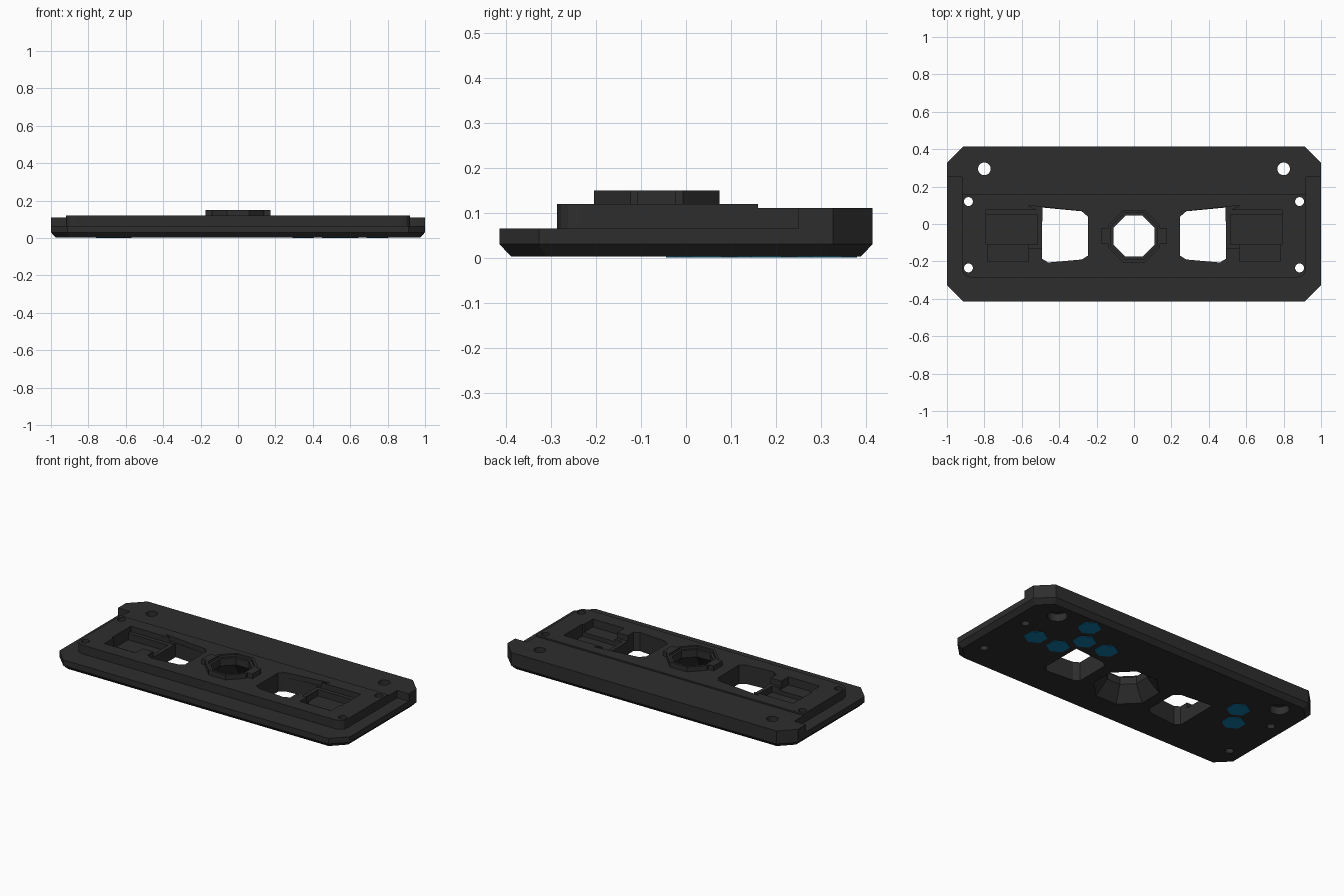
import bpy, bmesh, math

if "Cube" in bpy.data.objects:
    bpy.data.objects.remove(bpy.data.objects["Cube"])


def material(name, rgb):
    m = bpy.data.materials.new(name)
    m.diffuse_color = (*rgb, 1)
    m.use_nodes = True
    m.node_tree.nodes["Principled BSDF"].inputs["Base Color"].default_value = m.diffuse_color
    return m


BLACK = material("matte black", (0.027, 0.027, 0.027))
BLUE = material("deep blue", (0.005, 0.19, 0.37))


def loft(name, rings, mat=BLACK):
    """Closed solid through (outline, z) rings with equal point counts."""
    bm = bmesh.new()
    loops = [[bm.verts.new((x, y, z)) for x, y in pts] for pts, z in rings]
    n = len(loops[0])
    bm.faces.new(loops[0])
    bm.faces.new(loops[-1])
    for a, b in zip(loops, loops[1:]):
        for i in range(n):
            j = (i + 1) % n
            bm.faces.new((a[i], a[j], b[j], b[i]))
    bmesh.ops.recalc_face_normals(bm, faces=bm.faces)
    me = bpy.data.meshes.new(name)
    bm.to_mesh(me)
    bm.free()
    me.materials.append(mat)
    ob = bpy.data.objects.new(name, me)
    bpy.context.collection.objects.link(ob)
    return ob


def prism(name, pts, z0, z1, mat=BLACK):
    return loft(name, [(pts, z0), (pts, z1)], mat)


def ngon(x, y, r, n, turn=0.0):
    return [(x + r * math.cos(turn + math.tau * i / n),
             y + r * math.sin(turn + math.tau * i / n)) for i in range(n)]


def octagon(apothem):
    return ngon(0, -0.065, apothem / math.cos(math.pi / 8), 8, math.pi / 8)


def rect(x0, x1, y0, y1):
    return [(x0, y0), (x1, y0), (x1, y1), (x0, y1)]


def chamfered(x, y, c):
    return [(-x + c, -y), (x - c, -y), (x, -y + c), (x, y - c),
            (x - c, y), (-x + c, y), (-x, y - c), (-x, -y + c)]


def combine(body, tool, operation):
    mod = body.modifiers.new(operation, 'BOOLEAN')
    mod.operation = operation
    mod.solver = 'EXACT'
    mod.object = tool
    bpy.context.view_layer.objects.active = body
    bpy.ops.object.modifier_apply(modifier=mod.name)
    bpy.data.objects.remove(tool, do_unlink=True)


def mirrored(pts, side):
    return [(side * x, y) for x, y in pts]


# Base plate with cut corners and a bevelled underside
outer = chamfered(1, 0.415, 0.088)
plate = loft("base_plate", [(chamfered(0.974, 0.389, 0.078), 0.003),
                            (outer, 0.03), (outer, 0.065)])

# Thick rear rail, narrower where it meets the panel
half = [(0.92, 0.15), (0.92, 0.25), (1, 0.25), (1, 0.327), (0.912, 0.415)]
rail = half + mirrored(half[::-1], -1)
combine(plate, prism("rear_rail", rail, 0.05, 0.111), 'UNION')

# Raised panel with softened front corners
half = [(0.87, -0.287), (0.9, -0.278), (0.914, -0.262), (0.92, -0.235), (0.92, 0.16)]
panel = half + mirrored(half[::-1], -1)
combine(plate, prism("raised_panel", panel, 0.05, 0.12), 'UNION')

# Central collar with two side tabs
combine(plate, prism("collar", octagon(0.14), 0.1, 0.15), 'UNION')
combine(plate, prism("collar_tabs", rect(-0.174, 0.174, -0.108, -0.022), 0.1, 0.15), 'UNION')

# Central opening: funnel below, narrow throat, wider bore on top
combine(plate, loft("throat_cutter", [
    (octagon(0.177), 0.0), (octagon(0.11), 0.09), (octagon(0.11), 0.135),
    (octagon(0.125), 0.135), (octagon(0.125), 0.2)]), 'DIFFERENCE')

# Mirrored windows, pockets and screw holes
window = [(0.49, 0.088), (0.28, 0.068), (0.247, 0.04), (0.247, -0.17),
          (0.28, -0.19), (0.46, -0.206), (0.492, -0.185)]
for s in (1, -1):
    combine(plate, prism("window_cutter", mirrored(window, s), -0.1, 0.3), 'DIFFERENCE')
    for pts, floor in (
            (rect(0.48, 0.79, -0.11, 0.075), 0.085),
            (rect(0.515, 0.79, -0.11, 0.05), 0.045),
            (rect(0.48, 0.57, -0.13, -0.10), 0.085),
            (rect(0.565, 0.78, -0.2, -0.10), 0.07),
            ([(0.57, 0.1), (0.255, 0.066), (0.49, 0.06)], 0.09)):
        combine(plate, prism("pocket_cutter", mirrored(pts, s), floor, 0.3), 'DIFFERENCE')
    for y in (0.12, -0.235):
        combine(plate, prism("screw_cutter", ngon(s * 0.885, y, 0.024, 16), -0.1, 0.3), 'DIFFERENCE')
    # Rear bolt hole, counterbored from below
    combine(plate, loft("bolt_cutter", [
        (ngon(s * 0.8, 0.295, r, 20), z)
        for r, z in ((0.056, -0.1), (0.056, 0.05), (0.034, 0.05), (0.034, 0.3))]), 'DIFFERENCE')

# Blue hexagon inlays on the underside
for i, (x, y) in enumerate(((0.583, 0.313), (0.745, 0.045), (0.585, 0.045), (0.506, 0.179),
                            (0.349, 0.179), (-0.628, 0.15), (-0.7, 0.022))):
    prism(f"hexagon_inlay_{i + 1}", ngon(x, y, 0.067, 6, math.pi / 6), 0.0, 0.006, BLUE)
